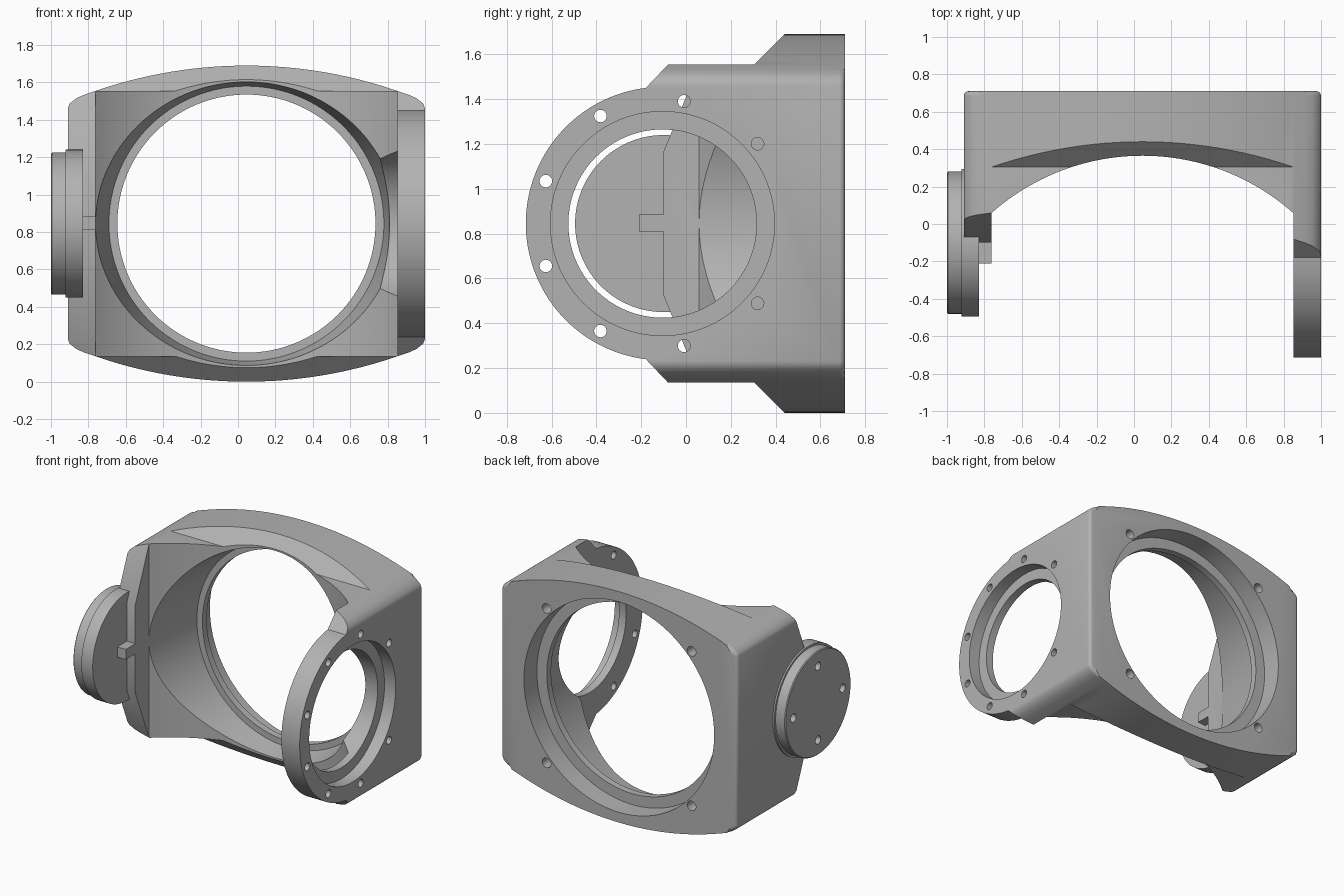
import bpy, bmesh, math
from math import sin, cos, pi, radians

cube = bpy.data.objects.get("Cube")
if cube:
    bpy.data.objects.remove(cube, do_unlink=True)

CX, CY, CZ = 0.045, -0.105, 0.845   # bore centre x, pivot centre y, shared height

metal = bpy.data.materials.new("plain_grey")
metal.use_nodes = True
metal.diffuse_color = (0.45, 0.45, 0.45, 1)
metal.node_tree.nodes["Principled BSDF"].inputs["Base Color"].default_value = (0.45, 0.45, 0.45, 1)


def place(axis, t, u, v):
    return {"X": (t, u, v), "Y": (u, t, v), "Z": (u, v, t)}[axis]


def finish(name, bm):
    bmesh.ops.recalc_face_normals(bm, faces=bm.faces)
    mesh = bpy.data.meshes.new(name)
    bm.to_mesh(mesh)
    bm.free()
    mesh.materials.append(metal)
    obj = bpy.data.objects.new(name, mesh)
    bpy.context.collection.objects.link(obj)
    return obj


def skin(name, rings, bevel_at=None):
    """Join equal point rings into a closed solid; optionally round the edge at y = bevel_at."""
    bm = bmesh.new()
    loops = [[bm.verts.new(p) for p in ring] for ring in rings]
    n = len(loops[0])
    for a, b in zip(loops, loops[1:]):
        for i in range(n):
            j = (i + 1) % n
            bm.faces.new((a[i], a[j], b[j], b[i]))
    bm.faces.new(loops[0])
    bm.faces.new(loops[-1][::-1])
    if bevel_at is not None:
        rim = [e for e in bm.edges if all(abs(v.co.y - bevel_at) < 1e-4 for v in e.verts)]
        bmesh.ops.bevel(bm, geom=rim, offset=0.025, segments=4, profile=0.5, affect='EDGES')
    return finish(name, bm)


def prism(name, axis, points, start, end, bevel_at=None):
    return skin(name, [[place(axis, t, u, v) for u, v in points] for t in (start, end)], bevel_at)


def lathe(name, axis, cu, cv, profile, sides=128):
    return skin(name, [[place(axis, t, cu + r * cos(2 * pi * i / sides), cv + r * sin(2 * pi * i / sides))
                        for i in range(sides)] for t, r in profile])


def combine(target, other, operation):
    mod = target.modifiers.new("combine", 'BOOLEAN')
    mod.object, mod.operation, mod.solver = other, operation, 'EXACT'
    bpy.context.view_layer.objects.active = target
    bpy.ops.object.modifier_apply(modifier=mod.name)
    bpy.data.objects.remove(other, do_unlink=True)


def mirrored(half):
    """Half outline running upward over the top, closed by its reflection about CZ."""
    return half + [(u, 2 * CZ - v) for u, v in reversed(half)]


# Domed outline, swept from back to front
R = 2.47
quarter = [(0.955, 0.617), (0.945, 0.642), (0.91, 0.67), (0.87, 0.688)]
quarter += [(x, 0.845 - R + math.sqrt(R * R - x * x)) for x in [0.81 - 0.81 * i / 12 for i in range(13)]]
upper = quarter + [(-x, z) for x, z in quarter[-2::-1]]
body = prism("yoke_body", "Y", mirrored([(CX + x, CZ + z) for x, z in upper]), -0.9, 0.71, 0.71)

# Side profile: thick rear frame, thinner arms, round pivot end
side = [(0.9, 1.8), (0.55, 1.8), (0.305, 1.555), (-0.08, 1.555)]
side += [(CY + 0.61 * cos(a), CZ + 0.61 * sin(a)) for a in [radians(97 + 83 * i / 32) for i in range(32)]]
side.append((CY - 0.61, CZ + 0.005))
combine(body, prism("side_profile", "X", mirrored(side), -1.3, 1.3), 'INTERSECT')

# Concave front between the arms
RC, edge = 1.215, 0.807
hollow = [(CX - edge, -1.2), (CX + edge, -1.2)]
hollow += [(CX + x, -0.85 + math.sqrt(RC * RC - x * x)) for x in [edge - 2 * edge * i / 48 for i in range(49)]]
combine(body, prism("front_hollow", "Z", hollow, -0.5, 2.2), 'DIFFERENCE')

# Shorten and taper the right arm
taper = mirrored([(-1.2, 1.8), (0.161, 1.8), (0.06, 1.555), (-0.1, 1.167)])
combine(body, prism("arm_trim", "X", taper, -1.2, CX - edge + 0.002), 'DIFFERENCE')

# Main bore: tapered front, thin lip, rear recess
combine(body, lathe("main_bore", "Y", CX, CZ, [(0.05, 0.808), (0.51, 0.735), (0.51, 0.69),
                                               (0.56, 0.69), (0.56, 0.77), (0.9, 0.77)]), 'DIFFERENCE')

# Left pivot ring opening with outer recess
combine(body, lathe("ring_bore", "X", CY, CZ, [(0.5, 0.42), (0.91, 0.42), (0.91, 0.5), (1.1, 0.5)]), 'DIFFERENCE')

# Screw holes around the left ring
for k in range(1, 9):
    a = radians(40 * k)
    hole = lathe("ring_hole", "X", CY + 0.554 * cos(a), CZ + 0.554 * sin(a), [(0.8, 0.028), (1.1, 0.028)], 24)
    combine(body, hole, 'DIFFERENCE')

# Four screw holes in the rear frame
for sx in (-1, 1):
    for sz in (-1, 1):
        hole = lathe("rear_hole", "Y", CX + sx * 0.587, CZ + sz * 0.565, [(0.58, 0.035), (0.8, 0.035)], 24)
        combine(body, hole, 'DIFFERENCE')

# Stepped pivot disc on the right arm, with four blind holes
disc = lathe("pivot_disc", "X", -0.1, CZ, [(-0.83, 0.395), (-0.922, 0.395), (-0.922, 0.38),
                                           (-0.994, 0.38), (-1.0, 0.374)])
for k in range(4):
    u, v = 0.285 * cos(k * pi / 2), 0.27 * sin(k * pi / 2)
    combine(disc, lathe("disc_hole", "X", -0.1 + u, CZ + v, [(-0.94, 0.03), (-1.1, 0.03)], 24), 'DIFFERENCE')

# Small key inside the pivot disc
key = prism("locating_key", "X", [(-0.21, 0.81), (-0.09, 0.81), (-0.09, 0.885), (-0.21, 0.885)], -0.84, -0.761)

# Smooth curved faces, keep edges crisp
for obj in (body, disc, key):
    bpy.ops.object.select_all(action='DESELECT')
    obj.select_set(True)
    bpy.context.view_layer.objects.active = obj
    bpy.ops.object.shade_smooth_by_angle(angle=radians(30))
